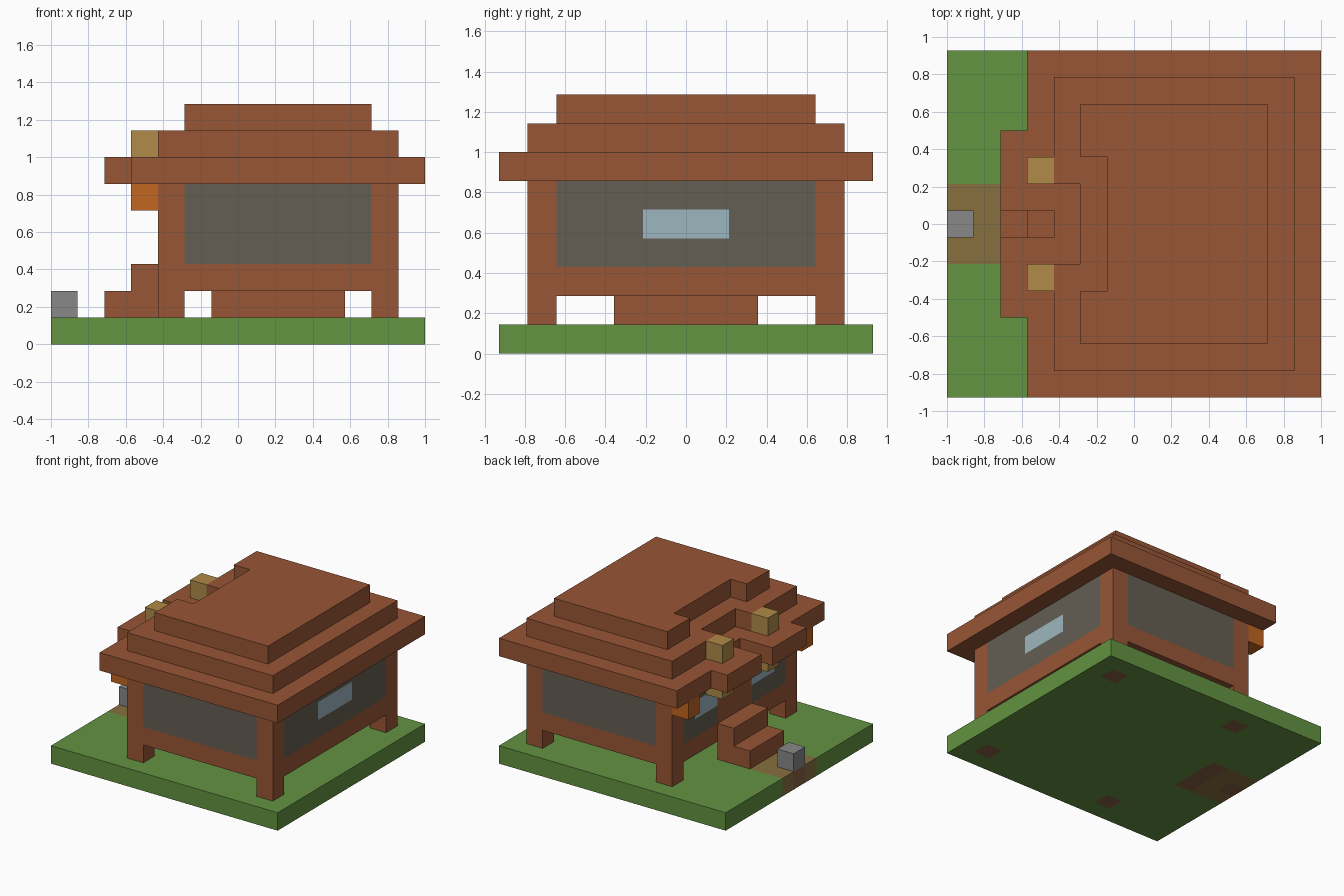
import bpy, bmesh
from mathutils import Vector

U = 1 / 7  # one block

cube = bpy.data.objects.get("Cube")
if cube:
    bpy.data.objects.remove(cube)


def material(name, rgb):
    mat = bpy.data.materials.new(name)
    mat.use_nodes = True
    lin = [((c / 255 + 0.055) / 1.055) ** 2.4 for c in rgb] + [1]
    mat.diffuse_color = lin
    mat.node_tree.nodes["Principled BSDF"].inputs["Base Color"].default_value = lin
    return mat


wood = material("brown wood", (152, 86, 54))
grass = material("grass green", (99, 147, 65))
dirt = material("dirt brown", (134, 96, 67))
path = material("path tan", (135, 112, 64))
panel = material("grey wall panel", (101, 94, 83))
glass = material("pale blue glass", (157, 182, 192))
stone = material("stone grey", (136, 136, 136))
lamp = material("lamp tan", (177, 138, 72))
lantern = material("lantern orange", (194, 102, 32))


def prism(name, outline, z0, z1, mats, cuts=((), (), ()), rule=None):
    """Extrude an outline in block units, cut it into cells, colour the cells."""
    bm = bmesh.new()
    face = bm.faces.new([bm.verts.new((x, y, z0)) for x, y in outline])
    ext = bmesh.ops.extrude_face_region(bm, geom=[face])["geom"]
    top = [v for v in ext if isinstance(v, bmesh.types.BMVert)]
    bmesh.ops.translate(bm, verts=top, vec=(0, 0, z1 - z0))
    for axis, values in enumerate(cuts):
        normal = Vector([i == axis for i in range(3)])
        for value in values:
            geom = bm.verts[:] + bm.edges[:] + bm.faces[:]
            bmesh.ops.bisect_plane(bm, geom=geom, plane_co=normal * value, plane_no=normal)
    bmesh.ops.recalc_face_normals(bm, faces=bm.faces[:])
    if rule:
        for f in bm.faces:
            f.material_index = rule(f.calc_center_median(), f.normal)
    bmesh.ops.scale(bm, verts=bm.verts[:], vec=(U, U, U))
    mesh = bpy.data.meshes.new(name)
    bm.to_mesh(mesh)
    bm.free()
    for m in mats:
        mesh.materials.append(m)
    obj = bpy.data.objects.new(name, mesh)
    bpy.context.collection.objects.link(obj)
    return obj


def box(name, x0, x1, y0, y1, z0, z1, mats, **extra):
    return prism(name, [(x0, y0), (x1, y0), (x1, y1), (x0, y1)], z0, z1, mats, **extra)


def symmetric(half):
    """Complete an outline given on the +y half."""
    return half + [(x, -y) for x, y in reversed(half)]


# Ground slab: grass, a path at the entrance, soil under whatever stands on it
def ground_rule(c, n):
    under_post = 4.5 < abs(c.y) < 5.5 and (-3 < c.x < -2 or 5 < c.x < 6)
    under_step = abs(c.y) < 1.5 and -5 < c.x < -4
    under_stone = abs(c.y) < 0.5 and c.x < -6
    if n.z < 0.5 and abs(n.y) < 0.5 and (under_post or under_step or under_stone):
        return 1
    return 2 if abs(c.y) < 1.5 and c.x < -5 else 0


box("ground", -7, 7, -6.5, 6.5, 0, 1, [grass, dirt, path],
    cuts=((-6, -5, -4, -3, -2, 5, 6), (-5.5, -4.5, -1.5, -0.5, 0.5, 1.5, 4.5, 5.5), ()),
    rule=ground_rule)


# House body: wood frame with flush panels and windows
def wall_rule(c, n):
    if abs(n.z) > 0.5 or c.z < 3:
        return 0
    window_row = 4 < c.z < 5
    if abs(n.y) > 0.5:
        return 1 if -2 < c.x < 5 else 0
    side = abs(c.y)
    if side > 4.5:
        return 0
    if n.x > 0:
        return 2 if side < 1.5 and window_row else 1
    if side < 1.5:
        return 0
    return 2 if side < 3.5 and window_row else 1


box("house_body", -3, 6, -5.5, 5.5, 2, 6, [wood, panel, glass],
    cuts=((-2, 5), (-4.5, -3.5, -1.5, 1.5, 3.5, 4.5), (3, 4, 5)), rule=wall_rule)
box("foundation", -1, 4, -2.5, 2.5, 1, 2, [wood])

# Stepped roof, each tier notched above the entrance
prism("roof_eaves", symmetric([(7, 6.5), (-4, 6.5), (-4, 3.5), (-5, 3.5), (-5, 0.5), (-3, 0.5)]),
      6, 7, [wood])
prism("roof_middle", symmetric([(6, 5.5), (-3, 5.5), (-3, 1.5), (-2, 1.5)]), 7, 8, [wood])
prism("roof_top", symmetric([(5, 4.5), (-2, 4.5), (-2, 2.5), (-1, 2.5)]), 8, 9, [wood])

# Entrance stairs and marker stone
prism("lower_step", symmetric([(-3, 1.5), (-5, 1.5)]), 1, 2, [wood])
prism("upper_step", symmetric([(-3, 1.5), (-4, 1.5)]), 2, 3, [wood])
box("marker_stone", -7, -6, -0.5, 0.5, 1, 2, [stone])

# Paired parts: legs, lamps above and below the eaves, corner lanterns
for label, s in (("left", -1), ("right", 1)):
    outer = sorted((s * 4.5, s * 5.5))
    inner = sorted((s * 1.5, s * 2.5))
    box("entrance_leg_" + label, -3, -2, *outer, 1, 2, [wood])
    box("rear_leg_" + label, 5, 6, *outer, 1, 2, [wood])
    box("upper_lamp_" + label, -4, -3, *inner, 7, 8, [lamp])
    box("hanging_lamp_" + label, -4, -3, *inner, 5, 6, [lamp])
    box("corner_lantern_" + label, -4, -3, *outer, 5, 6, [lantern])
